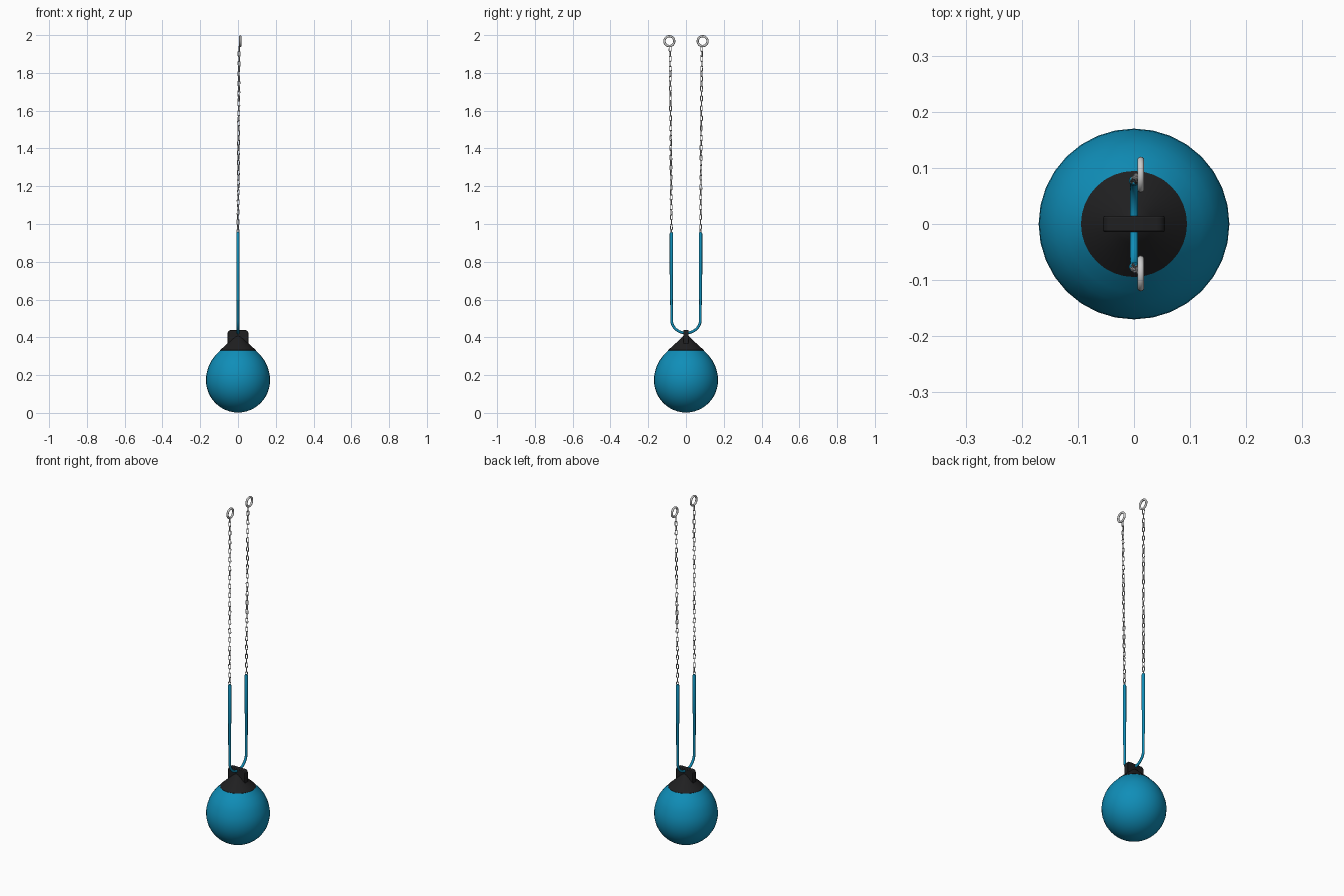
import bpy, bmesh, math, random
from mathutils import Vector, Matrix

if "Cube" in bpy.data.objects:
    bpy.data.objects.remove(bpy.data.objects["Cube"])

random.seed(4)


def material(name, color):
    m = bpy.data.materials.new(name)
    m.diffuse_color = (*color, 1)
    m.use_nodes = True
    m.node_tree.nodes["Principled BSDF"].inputs["Base Color"].default_value = m.diffuse_color
    return m


BLUE = material("blue", (0.005, 0.27, 0.48))
BLACK = material("black", (0.014, 0.014, 0.015))


def finish(name, bm, mat=None, angle=40):
    bmesh.ops.recalc_face_normals(bm, faces=bm.faces)
    me = bpy.data.meshes.new(name)
    bm.to_mesh(me)
    bm.free()
    ob = bpy.data.objects.new(name, me)
    bpy.context.collection.objects.link(ob)
    if mat:
        me.materials.append(mat)
    bpy.ops.object.select_all(action='DESELECT')
    ob.select_set(True)
    bpy.context.view_layer.objects.active = ob
    bpy.ops.object.shade_smooth_by_angle(angle=math.radians(angle))
    return ob


def lathe(name, profile, mat, steps=32):
    bm = bmesh.new()
    vs = [bm.verts.new((r, 0, z)) for r, z in profile]
    es = [bm.edges.new(p) for p in zip(vs, vs[1:])]
    bmesh.ops.spin(bm, geom=vs + es, cent=(0, 0, 0), axis=(0, 0, 1),
                   angle=2 * math.pi, steps=steps)
    bmesh.ops.remove_doubles(bm, verts=bm.verts, dist=1e-5)
    return finish(name, bm, mat)


def tube(bm, path, radii, sides=10, closed=False):
    # Sweeps a circle along a planar path
    n = len(path)
    plane = Vector((0, 0, 0))
    for i in range(1, n - 1):
        plane += (path[i] - path[0]).cross(path[i + 1] - path[0])
    plane = plane.normalized() if plane.length > 1e-9 else Vector((1, 0, 0))
    rings = []
    for i, p in enumerate(path):
        a = path[i - 1] if closed or i else p
        b = path[(i + 1) % n] if closed or i < n - 1 else p
        side = (b - a).normalized().cross(plane)
        rings.append([bm.verts.new(p + radii[i] * (
            side * math.cos(2 * math.pi * k / sides) +
            plane * math.sin(2 * math.pi * k / sides))) for k in range(sides)])
    for i in range(n if closed else n - 1):
        a, b = rings[i], rings[(i + 1) % n]
        for k in range(sides):
            j = (k + 1) % sides
            bm.faces.new((a[k], a[j], b[j], b[k]))
    if not closed:
        bm.faces.new(rings[0])
        bm.faces.new(rings[-1])


# Inflated ball, drawn out towards the neck
profile = [(0.17 * math.sin(t), 0.174 - 0.172 * math.cos(t))
           for t in (math.pi * i / 24 for i in range(15))]
profile += [(0.154, 0.250), (0.141, 0.276), (0.121, 0.303), (0.094, 0.331)]
lathe("buoy_ball", profile, BLUE)

# Black conical neck
lathe("neck_cap", [(0, 0.326), (0.094, 0.326), (0.0945, 0.332), (0.075, 0.350),
                   (0.055, 0.368), (0.034, 0.388), (0.014, 0.407), (0, 0.410)], BLACK)

# Flat lifting lug with rounded top corners
outline = [(-0.055, 0.345), (0.055, 0.345)]
for sx, start in ((1, 0), (-1, 90)):
    for k in range(5):
        t = math.radians(start + 22.5 * k)
        outline.append((sx * 0.04 + 0.015 * math.cos(t), 0.423 + 0.015 * math.sin(t)))
bm = bmesh.new()
face = bm.faces.new([bm.verts.new((x, -0.014, z)) for x, z in outline])
ext = bmesh.ops.extrude_face_region(bm, geom=[face])
bmesh.ops.translate(bm, vec=(0, 0.028, 0),
                    verts=[v for v in ext["geom"] if isinstance(v, bmesh.types.BMVert)])
lug = finish("lifting_lug", bm, BLACK, 30)
bev = lug.modifiers.new("bevel", 'BEVEL')
bev.width, bev.segments = 0.003, 2

# Rope looped through the lug
half = [(0.077, 0.95), (0.077, 0.7), (0.076, 0.49)]
half += [(0.076 * math.cos(t), 0.49 - 0.067 * math.sin(t))
         for t in (math.pi / 2 * i / 10 for i in range(1, 11))]
path = [Vector((0, -y, z)) for y, z in half]
path += [Vector((0, y, z)) for y, z in reversed(half[:-1])]
bm = bmesh.new()
tube(bm, path, [0.007] * len(path), 12)
finish("rope_loop", bm, BLUE)

TOP = Vector((0.006, 0.084, 1.945))
BASE = Vector((0, 0.077, 0.95))
LINKS = 38

for s, label in ((-1, "left"), (1, "right")):
    # Spliced thick part of the rope, stepping out in two stages
    bm = bmesh.new()
    zs = [(0.595, 0.0072), (0.605, 0.008), (0.725, 0.008), (0.735, 0.0092),
          (0.95, 0.0092), (0.957, 0.006)]
    tube(bm, [Vector((0, s * 0.077, z)) for z, r in zs], [r for z, r in zs], 12)
    finish(label + "_rope_splice", bm, BLUE)

    # Chain of alternating oval links
    bm = bmesh.new()
    for i in range(LINKS):
        c = BASE.lerp(TOP, (i + 0.3) / LINKS)
        c.y *= s
        turn = (i % 2) * math.pi / 2 + math.radians(25) + random.uniform(-0.25, 0.25)
        rot = Matrix.Rotation(turn, 3, 'Z') @ Matrix.Rotation(random.uniform(-0.06, 0.06), 3, 'Y')
        loop = []
        for k in range(12):
            t = 2 * math.pi * (k + 0.5) / 12
            straight = 0.0095 if math.sin(t) > 0 else -0.0095
            loop.append(c + rot @ Vector((0.0058 * math.cos(t), 0,
                                          0.0058 * math.sin(t) + straight)))
        tube(bm, loop, [0.0021] * 12, 6, closed=True)
    finish(label + "_chain", bm)

    # Large end ring
    bm = bmesh.new()
    loop = [Vector((0.012, s * 0.088 + 0.026 * math.cos(t), 1.968 + 0.026 * math.sin(t)))
            for t in (2 * math.pi * k / 28 for k in range(28))]
    tube(bm, loop, [0.006] * 28, 10, closed=True)
    finish(label + "_end_ring", bm)
